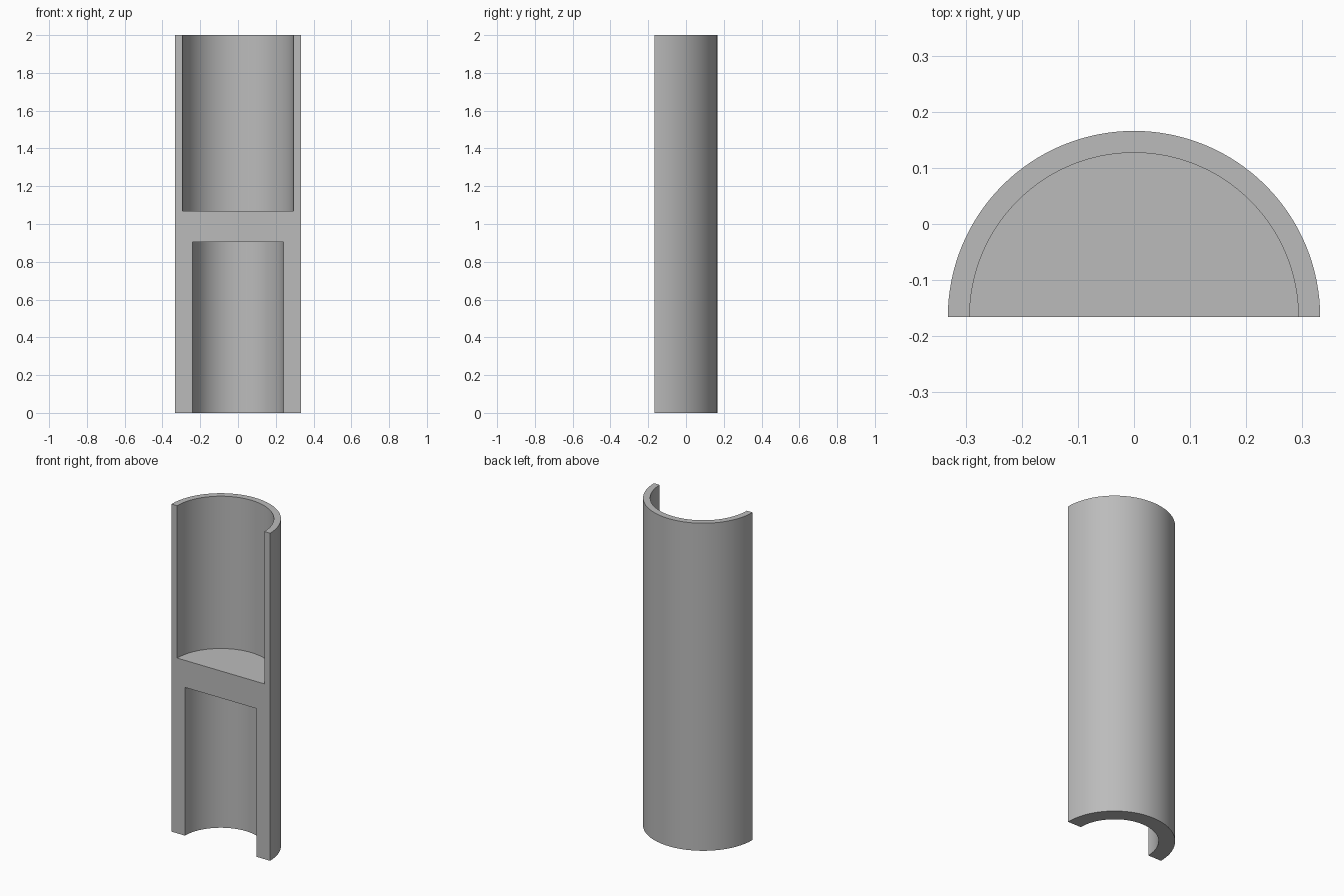
import bpy
import bmesh
import math

cube = bpy.data.objects.get("Cube")
if cube:
    bpy.data.objects.remove(cube, do_unlink=True)

# Main dimensions
OUTER, UPPER_BORE, LOWER_BORE = 0.333, 0.294, 0.242
HEIGHT, FLOOR, CEILING = 2.0, 1.07, 0.905
SEGMENTS = 64

# Plain grey material
grey = bpy.data.materials.new("plain grey")
grey.use_nodes = True
color = (0.5, 0.5, 0.5, 1)
grey.diffuse_color = color
grey.node_tree.nodes["Principled BSDF"].inputs["Base Color"].default_value = color

# Wall and divider profile, from the axis below the divider to the axis above it
profile = [
    (0, CEILING), (LOWER_BORE, CEILING), (LOWER_BORE, 0), (OUTER, 0),
    (OUTER, HEIGHT), (UPPER_BORE, HEIGHT), (UPPER_BORE, FLOOR), (0, FLOOR),
]
bm = bmesh.new()
verts = [bm.verts.new((r, 0, z)) for r, z in profile]
edges = [bm.edges.new(pair) for pair in zip(verts, verts[1:])]

# Half turn around the vertical axis
bmesh.ops.spin(bm, geom=verts + edges, cent=(0, 0, 0), axis=(0, 0, 1),
               angle=math.pi, steps=SEGMENTS)
bmesh.ops.remove_doubles(bm, verts=bm.verts[:], dist=0.0001)

# Flat cut face across the front
rim = [e for e in bm.edges if e.is_boundary]
bmesh.ops.holes_fill(bm, edges=rim, sides=0)
bmesh.ops.recalc_face_normals(bm, faces=bm.faces[:])
bmesh.ops.translate(bm, verts=bm.verts[:], vec=(0, -OUTER / 2, 0))

mesh = bpy.data.meshes.new("half_tube")
bm.to_mesh(mesh)
bm.free()
mesh.materials.append(grey)
half_tube = bpy.data.objects.new("half_tube", mesh)
bpy.context.collection.objects.link(half_tube)

# Smooth curved walls with crisp edges
bpy.ops.object.select_all(action="DESELECT")
half_tube.select_set(True)
bpy.context.view_layer.objects.active = half_tube
bpy.ops.object.shade_smooth_by_angle(angle=math.radians(30))
